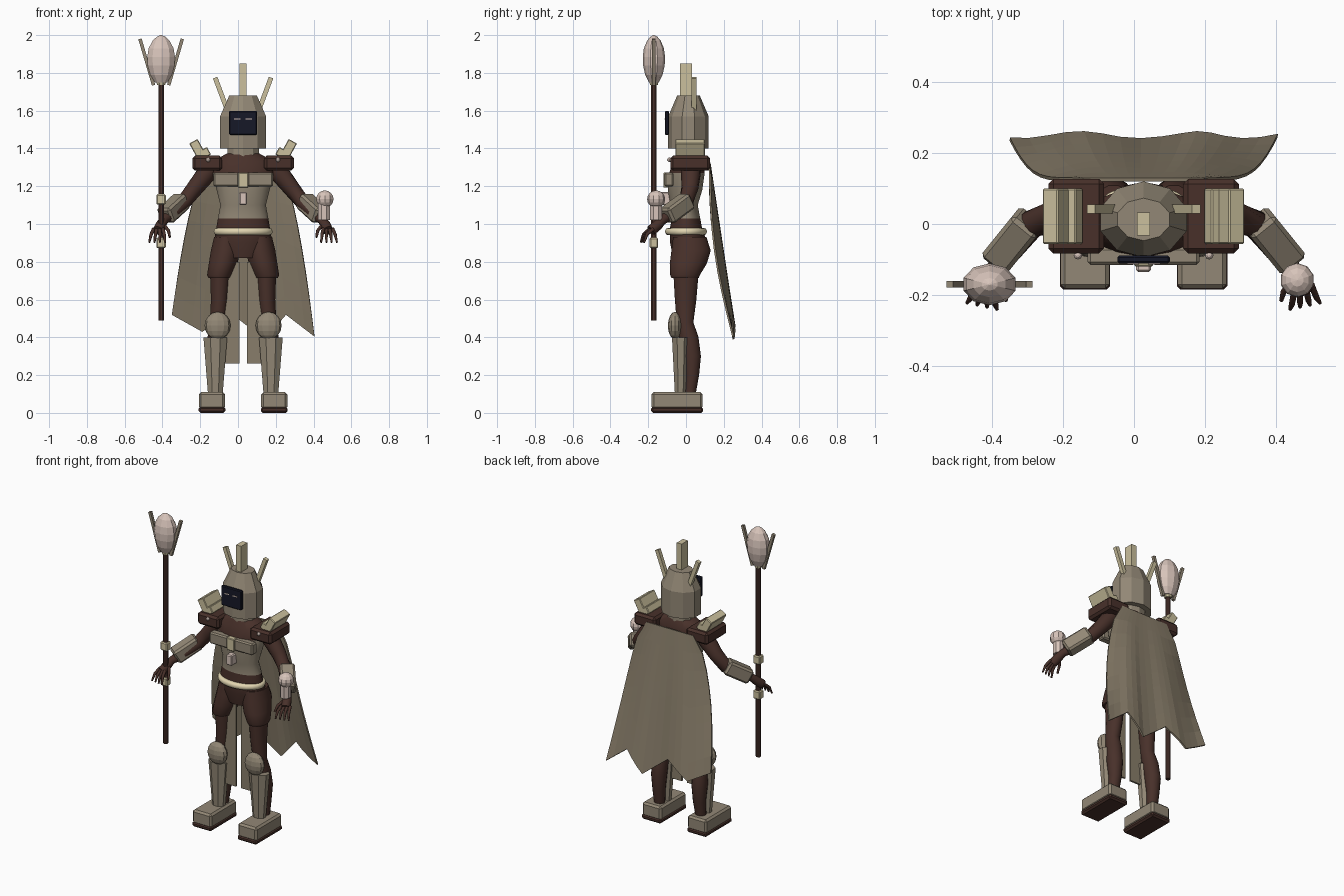
import bpy, bmesh, math
from mathutils import Vector, Matrix

if "Cube" in bpy.data.objects:
    bpy.data.objects.remove(bpy.data.objects["Cube"])

CX = 0.027  # the body stands slightly off centre


def material(name, r, g, b):
    m = bpy.data.materials.new(name)
    m.use_nodes = True
    m.diffuse_color = (r, g, b, 1)
    m.node_tree.nodes["Principled BSDF"].inputs["Base Color"].default_value = (r, g, b, 1)
    return m


grey = material("armour grey", .29, .245, .18)
cloth = material("cape cloth", .25, .208, .145)
brown = material("dark brown", .065, .030, .023)
tan = material("light tan", .60, .53, .34)
cream = material("belt cream", .76, .67, .44)
pink = material("pale pink", .68, .55, .49)
navy = material("visor navy", .008, .009, .02)


def finish(name, bm, mat, smooth=False, bevel=0):
    bmesh.ops.recalc_face_normals(bm, faces=bm.faces)
    me = bpy.data.meshes.new(name)
    bm.to_mesh(me)
    bm.free()
    me.materials.append(mat)
    ob = bpy.data.objects.new(name, me)
    bpy.context.collection.objects.link(ob)
    if smooth:
        me.shade_smooth()
        me.set_sharp_from_angle(angle=math.radians(50))
    if bevel:
        mod = ob.modifiers.new("bevel", 'BEVEL')
        mod.width, mod.segments = bevel, 1
    return ob


def box(name, centre, size, mat, bevel=0.008, tilt=0):
    bm = bmesh.new()
    bmesh.ops.create_cube(bm, size=1, matrix=Matrix.Translation(centre)
                          @ Matrix.Rotation(tilt, 4, 'Y') @ Matrix.Diagonal((*size, 1)))
    return finish(name, bm, mat, bevel=bevel)


def bar(name, a, b, width, depth, mat, bevel=0):
    """Box running from a to b."""
    a, b = Vector(a), Vector(b)
    bm = bmesh.new()
    rot = (b - a).to_track_quat('Z', 'Y').to_matrix().to_4x4()
    bmesh.ops.create_cube(bm, size=1, matrix=Matrix.Translation((a + b) / 2) @ rot
                          @ Matrix.Diagonal((width, depth, (b - a).length, 1)))
    return finish(name, bm, mat, bevel=bevel)


def ball(name, centre, radii, mat, seg=10, rings=8, smooth=False):
    bm = bmesh.new()
    bmesh.ops.create_uvsphere(bm, u_segments=seg, v_segments=rings, radius=1,
                              matrix=Matrix.Translation(centre) @ Matrix.Diagonal((*radii, 1)))
    return finish(name, bm, mat, smooth)


def loft(name, rings, mat, sides=16, smooth=True, follow=False):
    """Skin through rings (x, y, z, rx, ry), level or square to the path."""
    bm = bmesh.new()
    centres = [Vector(r[:3]) for r in rings]
    loops = []
    for i, r in enumerate(rings):
        rot = Matrix.Identity(3)
        if follow:
            d = centres[min(i + 1, len(rings) - 1)] - centres[max(i - 1, 0)]
            rot = d.to_track_quat('Z', 'Y').to_matrix()
        angles = [(k + .5) * math.tau / sides for k in range(sides)]
        loops.append([bm.verts.new(centres[i] + rot @ Vector(
            (math.cos(t) * r[3], math.sin(t) * r[4], 0))) for t in angles])
    for lo, hi in zip(loops, loops[1:]):
        for k in range(sides):
            n = (k + 1) % sides
            bm.faces.new((lo[k], lo[n], hi[n], hi[k]))
    bm.faces.new(loops[0])
    bm.faces.new(loops[-1])
    return finish(name, bm, mat, smooth)


# Torso, with the vest coloured by height
torso = loft("torso", [(CX, y, z, rx, ry) for z, y, rx, ry in (
    (.82, .02, .10, .09), (.90, .015, .157, .10), (.97, 0, .145, .088), (1.03, 0, .135, .076),
    (1.10, -.01, .122, .073), (1.18, -.005, .142, .092), (1.27, .005, .165, .095),
    (1.33, .015, .165, .085), (1.38, .015, .075, .06))], brown, 20)
torso.data.materials.append(grey)
for p in torso.data.polygons:
    p.material_index = int(1.03 < p.center.z < 1.27 and abs(p.normal.z) < .9)

# Chest plates and belt
for s in (-1, 1):
    box("chest_plate", (CX + s * .09, -.09, 1.235), (.135, .05, .075), grey)
box("chest_strip", (CX, -.10, 1.232), (.053, .04, .08), tan, .004)
box("chest_badge", (CX, -.105, 1.135), (.042, .06, .068), pink, .006)
belt = loft("belt", [(CX, 0, .96 + .018 * math.sin(t), .143 + .014 * math.cos(t),
                      .098 + .014 * math.cos(t))
                     for t in [math.radians(a) for a in range(-90, 91, 30)]], cream, 24)

# Helmet, neck guard, visor and horns
loft("neck_guard", [(CX, .015, 1.35, .088, .07), (CX, .015, 1.43, .088, .07)], grey, 10, False)
loft("helmet", [(CX, .013, z, rx, ry) for z, rx, ry in (
    (1.40, .128, .107), (1.57, .128, .107), (1.68, .077, .06))], grey, 10, False)
box("visor", (CX, -.10, 1.535), (.148, .022, .128), navy, .005)
for s in (-1, 1):
    box("visor_eye", (CX + s * .03, -.112, 1.555), (.034, .004, .006), pink, 0)
    bar("side_horn", (CX + s * .075, .042, 1.58), (CX + s * .148, .042, 1.775), .025, .025, tan)
box("crest_horn", (CX, 0, 1.755), (.036, .064, .19), tan, 0)

for s in (-1, 1):
    def at(dx, y, z):
        return (CX + s * dx, y, z)

    # Shoulder armour
    box("shoulder_pad", at(.19, .022, 1.322), (.157, .21, .08), brown, .014)
    box("shoulder_fin", at(.238, .022, 1.392), (.05, .157, .105), tan, .004, s * .5)
    box("shoulder_fin_base", at(.205, .022, 1.375), (.055, .157, .045), tan, .004, s * .5)
    ball("shoulder_bolt", at(.185, -.088, 1.34), (.012, .012, .012), pink, 8, 6)

    # Arm, forearm guard and hand
    loft("arm", [at(*p) + (r, r) for p, r in (
        ((.15, .03, 1.32), .05), ((.20, .025, 1.26), .052), ((.255, .02, 1.19), .045),
        ((.315, 0, 1.115), .04), ((.37, -.07, 1.06), .034), ((.42, -.125, 1.02), .024),
        ((.435, -.15, .995), .028), ((.45, -.185, .965), .028))], brown, 12, True, True)
    bar("forearm_guard", at(.322, .01, 1.125), at(.415, -.105, 1.04), .09, .09, grey, .012)
    for k in range(4):
        dx, y = .425 + k * .016, -.19 + k * .006
        loft("finger", [at(dx, y, .975) + (.010, .010),
                        at(dx + (k - 1) * .007, y - .035, .945) + (.009, .009),
                        at(dx + (k - 1) * .012, y - .05, .902) + (.005, .005)],
             brown, 8, True, True)
    loft("thumb", [at(.42, -.155, .995) + (.010, .010), at(.395, -.19, .965) + (.009, .009),
                   at(.388, -.215, .93) + (.006, .006)], brown, 8, True, True)

    # Leg
    loft("thigh", [at(dx, y, z) + (rx, ry) for dx, y, z, rx, ry in (
        (.085, .02, .93, .07, .09), (.092, .027, .86, .08, .106), (.106, .012, .79, .077, .10),
        (.125, -.005, .73, .067, .08), (.125, -.005, .715, .06, .074))], brown)
    loft("lower_leg", [at(dx, y, z) + (rx, ry) for dx, y, z, rx, ry in (
        (.122, 0, .74, .054, .068), (.125, -.002, .60, .046, .058), (.135, -.005, .48, .042, .045),
        (.142, .015, .40, .047, .052), (.147, .03, .30, .048, .05), (.147, .032, .20, .04, .038),
        (.15, .02, .09, .033, .03))], brown)
    ball("knee_guard", at(.135, -.058, .462), (.069, .038, .073), grey, 12, 8)
    loft("shin_guard", [at(.147, -.028, .40) + (.068, .05), at(.147, -.028, .11) + (.043, .034)],
         grey, 8, False)
    bar("skirt_panel", at(.062, -.028, .80), at(.062, -.028, .262), .085, .012, cloth)

    # Boot
    box("boot", at(.165, -.047, .065), (.138, .27, .09), grey, .012)
    box("boot_sole", at(.165, -.047, .016), (.142, .276, .032), brown, .01)

# Wrist lamp on the left arm
loft("lamp_stem", [(.455, -.158, 1.02, .034, .034), (.455, -.158, 1.11, .034, .034)], pink, 8, False)
ball("lamp_globe", (.46, -.158, 1.132), (.048, .048, .046), pink, 10, 8)

# Staff
SX, SY = -.407, -.17
loft("staff_pole", [(SX, SY, .49, .016, .016), (SX, SY, 1.76, .016, .016)], brown, 8, False)
for z in (.90, 1.13):
    box("staff_grip", (SX, SY, z), (.05, .045, .055), tan, .006)
loft("staff_collar", [(SX, SY, 1.735, .022, .022), (SX, SY, 1.77, .035, .03)], tan, 8, False)
loft("staff_head", [(SX, SY, z, r * .077, r * .059) for z, r in (
    (1.75, .45), (1.79, .78), (1.84, .97), (1.885, 1), (1.93, .9), (1.97, .62), (1.992, .3),
    (2.0, .04))], pink, 10, False)
for s in (-1, 1):
    bar("staff_prong", (SX + s * .04, SY, 1.735), (SX + s * .112, SY, 1.98), .018, .018, grey)

# Cape with a ragged hem, given as (x, z) corners
hem = [(-.35, .52), (-.19, .43), (-.04, .53), (.14, .39), (.255, .52), (.405, .405)]
bm = bmesh.new()
rows, cols = 8, 15
grid = []
for i in range(rows + 1):
    t = i / rows
    line = []
    for j in range(cols + 1):
        u = 2 * j / cols - 1
        k = min(j // 3, len(hem) - 2)
        f = j / 3 - k
        hem_x, hem_z = [hem[k][c] * (1 - f) + hem[k + 1][c] * f for c in (0, 1)]
        top_x = CX + .17 * u
        x = top_x + (hem_x - top_x) * t ** .55
        curl = -.035 * u ** 4 * math.sin(math.pi * t)
        y = .125 + .122 * t + .010 * t * math.sin(u * 7.5 - 1) + curl
        line.append(bm.verts.new((x, y, 1.325 + (hem_z - 1.325) * t)))
    grid.append(line)
for a, b in zip(grid, grid[1:]):
    for j in range(cols):
        bm.faces.new((a[j], a[j + 1], b[j + 1], b[j]))
cape = finish("cape", bm, cloth)
solid = cape.modifiers.new("thickness", 'SOLIDIFY')
solid.thickness, solid.offset = .01, 0
